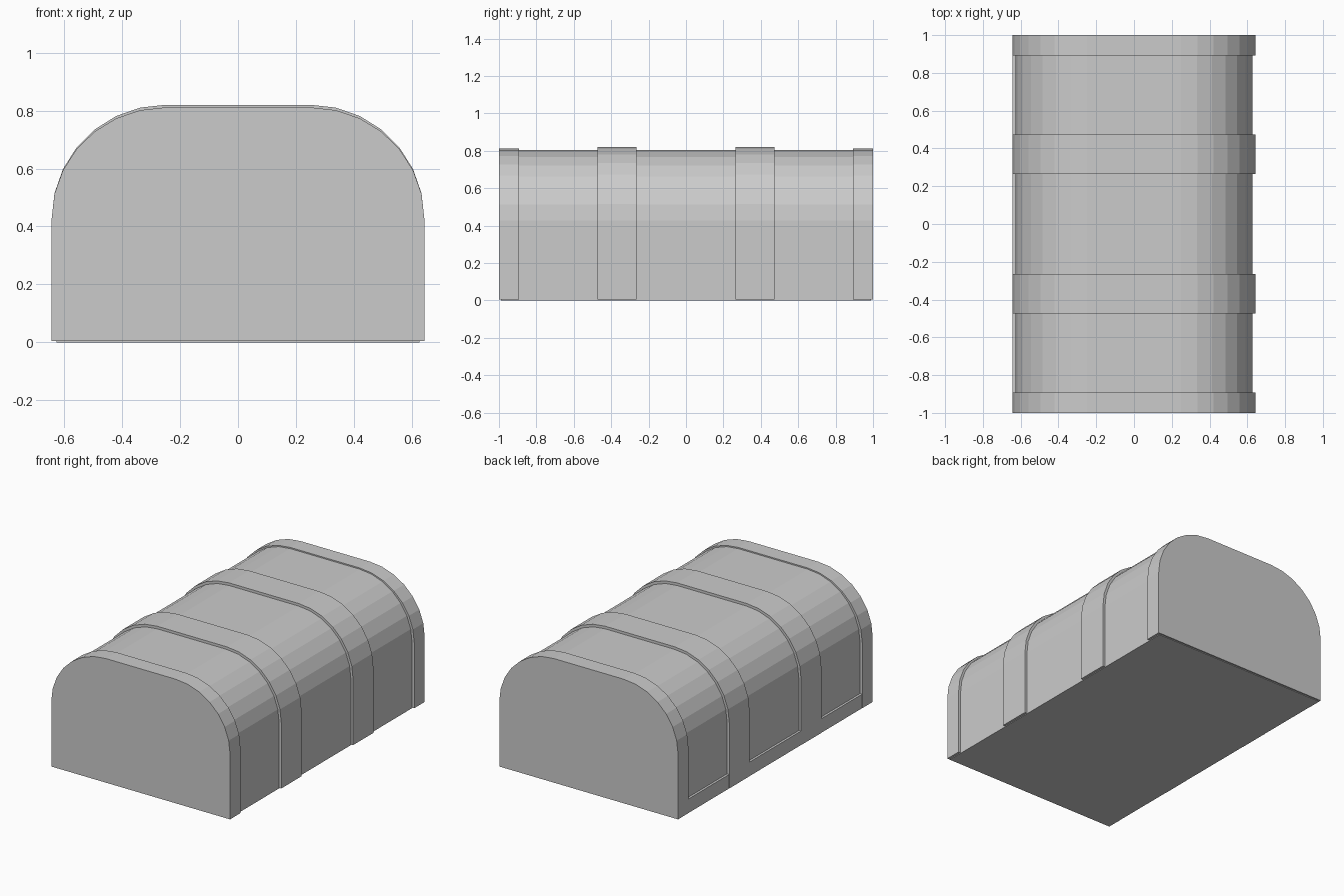
import bpy, bmesh
from math import sin, cos, pi

if "Cube" in bpy.data.objects:
    bpy.data.objects.remove(bpy.data.objects["Cube"], do_unlink=True)

grey = bpy.data.materials.new("plain grey")
grey.use_nodes = True
colour = (0.6, 0.6, 0.6, 1)
grey.diffuse_color = colour
grey.node_tree.nodes["Principled BSDF"].inputs["Base Color"].default_value = colour

CORNER_X, CORNER_Z, STEPS = 0.25, 0.428, 7


def prism(name, profile, y0, y1):
    """Extrude an (x, z) outline along y into a flat-shaded solid."""
    bm = bmesh.new()
    face = bm.faces.new([bm.verts.new((x, y0, z)) for x, z in profile])
    new = bmesh.ops.extrude_face_region(bm, geom=[face])["geom"]
    verts = [v for v in new if isinstance(v, bmesh.types.BMVert)]
    bmesh.ops.translate(bm, verts=verts, vec=(0, y1 - y0, 0))
    bmesh.ops.recalc_face_normals(bm, faces=bm.faces)
    mesh = bpy.data.meshes.new(name)
    bm.to_mesh(mesh)
    bm.free()
    mesh.materials.append(grey)
    obj = bpy.data.objects.new(name, mesh)
    bpy.context.collection.objects.link(obj)


def arch(half_width, top, bottom):
    """Upright sides, faceted round shoulders and a flat top."""
    rx, rz = half_width - CORNER_X, top - CORNER_Z
    angles = [i * pi / 2 / STEPS for i in range(STEPS + 1)]
    right = [(CORNER_X + rx * cos(a), CORNER_Z + rz * sin(a)) for a in angles]
    right.insert(0, (half_width, bottom))
    return right + [(-x, z) for x, z in reversed(right)]


# Main vaulted body
prism("body", arch(0.627, 0.803, 0), -0.99, 0.99)

# Raised end caps and middle bands
LIFT = 0.004
for side, label in ((-1, "front"), (1, "back")):
    prism(label + "_end_cap", arch(0.643, 0.811, LIFT), *sorted((side * 0.893, side)))
    prism(label + "_band", arch(0.643, 0.82, LIFT), *sorted((side * 0.265, side * 0.473)))

# Sill along the foot of one side only
sill = [(-0.642, LIFT), (-0.6, LIFT), (-0.6, 0.095), (-0.642, 0.095)]
prism("side_sill", sill, -0.95, 0.95)
